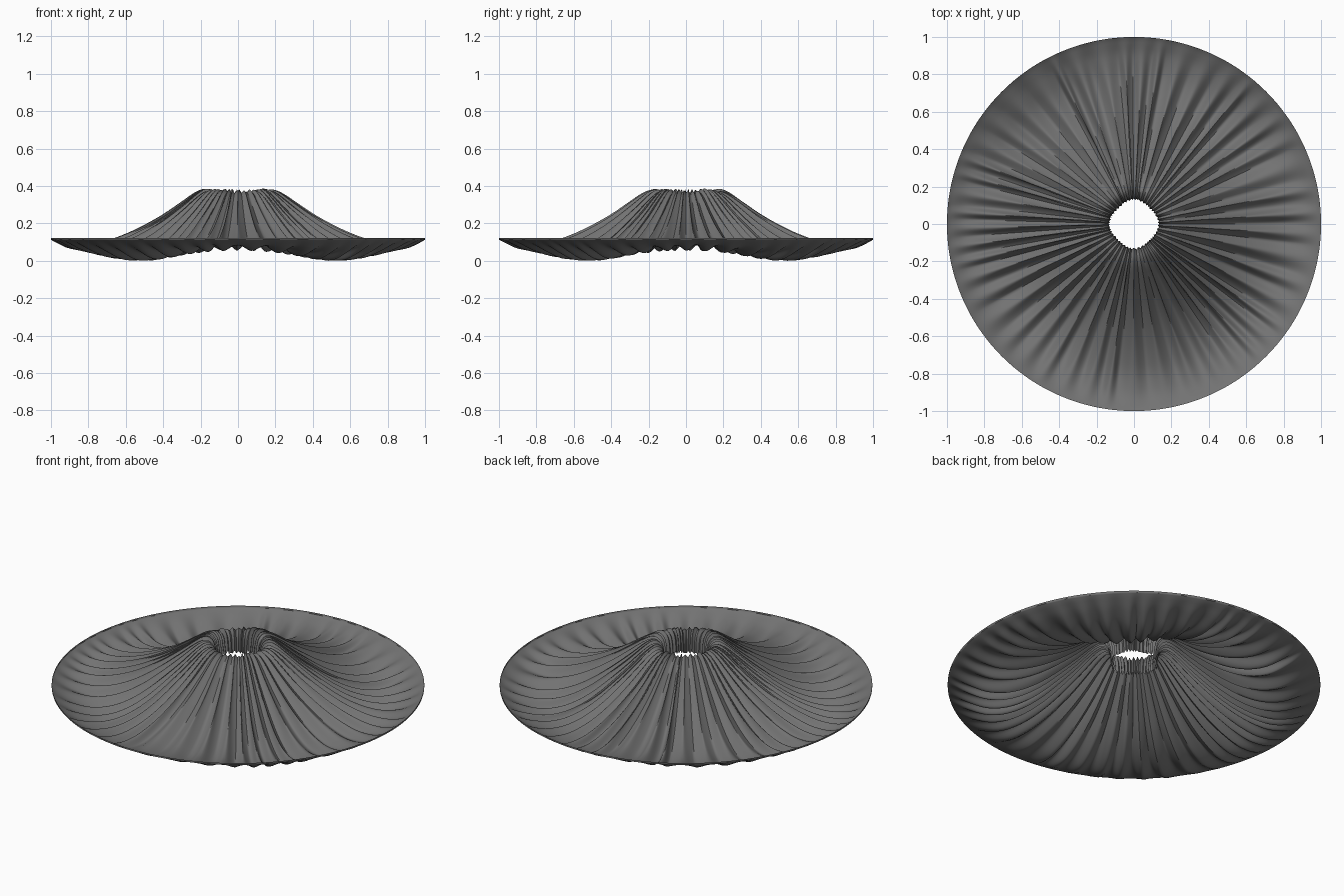
import bpy, math, random

if "Cube" in bpy.data.objects:
    bpy.data.objects.remove(bpy.data.objects["Cube"])

random.seed(11)
PLEATS, STEPS = 48, 14
COLS = PLEATS * STEPS

# Profiles: radius, height on the axes, height on the diagonals, pleat depth
PROFILE = [
    (0.130, 0.262, 0.268, 0.010), (0.134, 0.315, 0.315, 0.010),
    (0.146, 0.357, 0.357, 0.009), (0.172, 0.379, 0.379, 0.010),
    (0.200, 0.378, 0.374, 0.012), (0.240, 0.360, 0.343, 0.015),
    (0.300, 0.318, 0.284, 0.019), (0.400, 0.248, 0.198, 0.023),
    (0.500, 0.190, 0.120, 0.026), (0.600, 0.142, 0.064, 0.027),
    (0.700, 0.106, 0.035, 0.027), (0.800, 0.084, 0.037, 0.024),
    (0.900, 0.086, 0.070, 0.014), (0.970, 0.107, 0.103, 0.004),
    (1.000, 0.121, 0.121, 0.000),
]


def smooth_profile(points, sub):
    """Catmull-Rom resampling of the profile rows."""
    out = []
    n = len(points)
    for i in range(n - 1):
        p = [points[max(0, min(n - 1, i + k))] for k in (-1, 0, 1, 2)]
        for s in range(sub):
            t = s / sub
            out.append(tuple(
                0.5 * (2 * b + (c - a) * t + (2 * a - 5 * b + 4 * c - d) * t * t
                       + (3 * b - a - 3 * c + d) * t ** 3)
                for a, b, c, d in zip(*p)))
    out.append(points[-1])
    return out


rows = smooth_profile(PROFILE, 4)

# Irregular pleat widths, depths and lengths
widths = [random.uniform(0.6, 1.4) for _ in range(PLEATS)]
total = sum(widths)
depths = [random.uniform(0.7, 1.3) for _ in range(PLEATS)]
lengths = [random.uniform(-0.15, 0.1) for _ in range(PLEATS)]
hangs = [random.uniform(-0.012, 0.012) for _ in range(PLEATS)]
columns, start = [], 0.0
for k in range(PLEATS):
    for s in range(STEPS):
        u = s / STEPS
        columns.append((k, u, (start + widths[k] * u) / total * math.tau))
    start += widths[k]

verts, faces = [], []
for r, z_axis, z_diag, depth in rows:
    inner = max(0.0, 1 - (r - 0.13) / 0.15)
    for k, u, a in columns:
        w = 0.5 - 0.5 * math.cos(4 * a)
        arch = math.sin(math.pi * u)
        # rounded ridge with a creased valley, softening towards the rim
        fade = min(1, max(0, (0.9 + lengths[k] - r) / 0.5))
        sharp = 1.5 * arch - 1
        soft = -0.7 * math.cos(2 * math.pi * u) - 0.2
        bump = fade * sharp + (1 - fade) * soft
        d = depth * (1 + (depths[k] - 1) * arch) * bump
        z = z_axis + (z_diag - z_axis) * w + d + hangs[k] * arch * inner
        # the folds also push in and out around the opening, and lean over
        rr = r * (1 - 0.09 * w * inner) - 0.6 * d * inner
        lean = a + 0.5 * depth / max(r, 0.25) * math.sin(2 * math.pi * u) * fade
        verts.append((rr * math.cos(lean), rr * math.sin(lean), z))

# thin upright hem on the rim
for k, u, a in columns:
    verts.append((math.cos(a), math.sin(a), 0.131))
for i in range(len(rows)):
    for j in range(COLS):
        n = (j + 1) % COLS
        faces.append((i * COLS + j, (i + 1) * COLS + j,
                      (i + 1) * COLS + n, i * COLS + n))

# stand the model on z = 0
low = min(v[2] for v in verts)
verts = [(x, y, z - low) for x, y, z in verts]

mesh = bpy.data.meshes.new("pleated_cloth")
mesh.from_pydata(verts, [], faces)
cloth = bpy.data.objects.new("pleated_cloth", mesh)
bpy.context.collection.objects.link(cloth)

grey = bpy.data.materials.new("dark grey fabric")
grey.diffuse_color = (0.17, 0.17, 0.17, 1)
grey.use_nodes = True
grey.node_tree.nodes["Principled BSDF"].inputs["Base Color"].default_value = grey.diffuse_color
mesh.materials.append(grey)

bpy.context.view_layer.objects.active = cloth
cloth.select_set(True)
bpy.ops.object.shade_smooth_by_angle(angle=math.radians(60))
